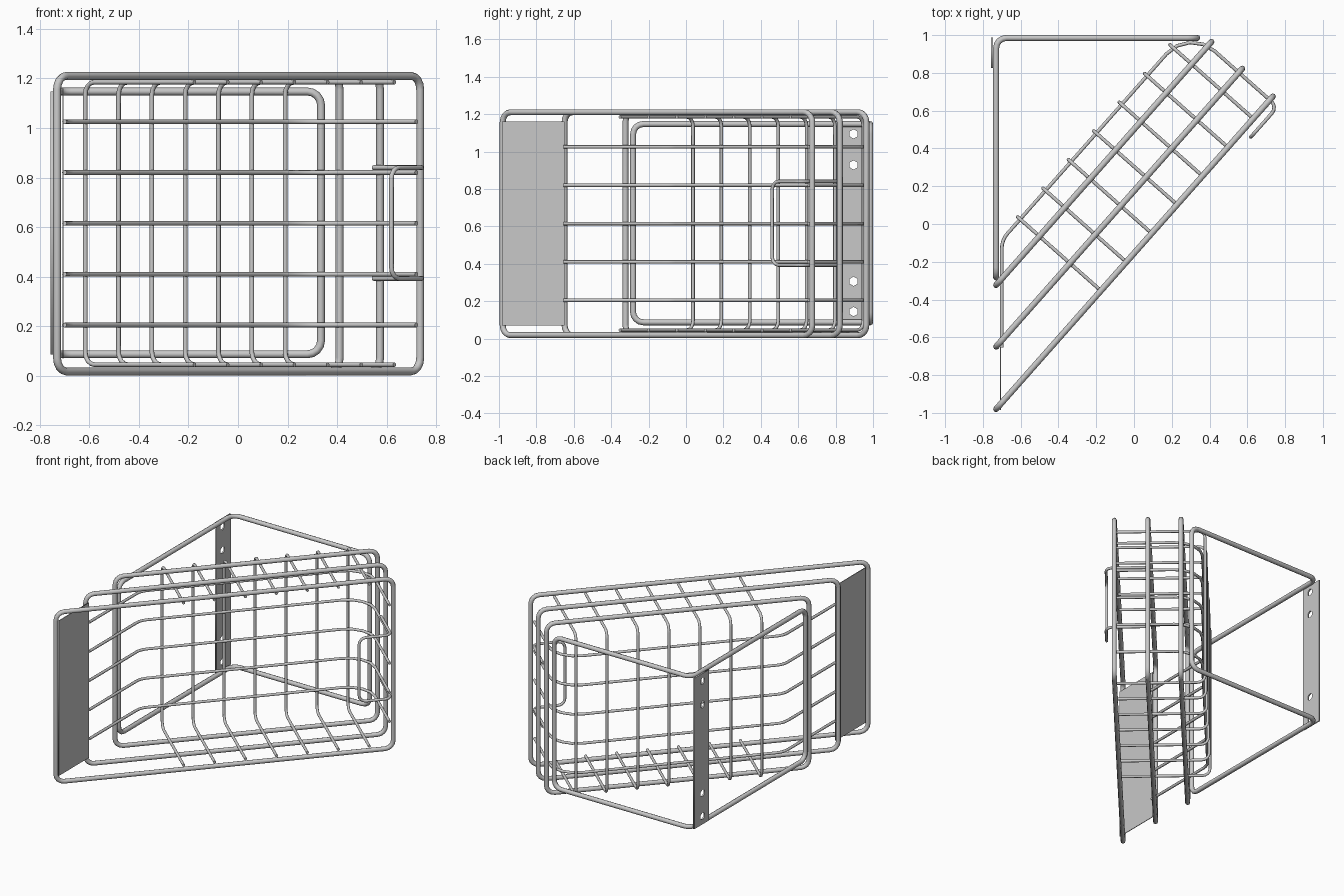
import bpy
from math import pi, cos, sin
from mathutils import Vector

if "Cube" in bpy.data.objects:
    bpy.data.objects.remove(bpy.data.objects["Cube"])

steel = bpy.data.materials.new("grey_steel")
steel.use_nodes = True
steel.diffuse_color = (0.58, 0.58, 0.58, 1)
steel.node_tree.nodes["Principled BSDF"].inputs["Base Color"].default_value = steel.diffuse_color

# Basket axes: ALONG runs the length of the basket, BACK points to its rear
ALONG = Vector((0.663, 0.749, 0))
BACK = Vector((-0.749, 0.663, 0))
LEFT_X = -0.73
BOTTOM, TOP = 0.018, 1.21


def basket(t, n, z):
    return ALONG * t + BACK * n + Vector((0, 0, z))


def at_x(x, n, z):
    """Point on the basket layer n that has the given world x."""
    return basket((x - BACK.x * n) / ALONG.x, n, z)


def rounded(points, radius, closed, steps=4):
    """Replace each corner of a path by an arc."""
    points = [Vector(p) for p in points]
    count, path = len(points), []
    for i, p in enumerate(points):
        if not closed and i in (0, count - 1):
            path.append(p)
            continue
        a = (points[i - 1] - p).normalized()
        b = (points[(i + 1) % count] - p).normalized()
        r = radius[i] if isinstance(radius, list) else radius
        half = a.angle(b) / 2
        centre = p + (a + b).normalized() * (r / sin(half))
        cut = r * cos(half) / sin(half)
        u = (p + a * cut - centre).normalized()
        v = (p + b * cut - centre).normalized()
        for k in range(steps + 1):
            path.append(centre + u.slerp(v, k / steps) * r)
    return path


def finish(name, curve, smooth):
    obj = bpy.data.objects.new(name, curve)
    bpy.context.collection.objects.link(obj)
    curve.materials.append(steel)
    bpy.ops.object.select_all(action="DESELECT")
    obj.select_set(True)
    bpy.context.view_layer.objects.active = obj
    bpy.ops.object.convert(target="MESH")
    obj = bpy.context.object
    if smooth:
        bpy.ops.object.shade_smooth_by_angle(angle=pi / 3)
    return obj


def add_spline(curve, path, closed):
    spline = curve.splines.new("POLY")
    spline.points.add(len(path) - 1)
    for point, co in zip(spline.points, path):
        point.co = (*co, 1)
    spline.use_cyclic_u = closed


def wire(name, points, thickness, radius=0.05, closed=False):
    curve = bpy.data.curves.new(name, "CURVE")
    curve.dimensions = "3D"
    curve.bevel_depth = thickness
    curve.bevel_resolution = 2
    curve.use_fill_caps = True
    add_spline(curve, rounded(points, radius, closed), closed)
    finish(name, curve, True)


def plate(name, x, y0, y1, z0, z1, thickness, holes=()):
    """Upright sheet facing sideways, with hexagonal screw holes."""
    curve = bpy.data.curves.new(name, "CURVE")
    curve.dimensions = "2D"
    curve.fill_mode = "BOTH"
    curve.extrude = thickness / 2
    add_spline(curve, [(y0, z0, 0), (y1, z0, 0), (y1, z1, 0), (y0, z1, 0)], True)
    for y, z in holes:
        ring = [(y + 0.025 * sin(k * pi / 3), z + 0.025 * cos(k * pi / 3), 0) for k in range(6)]
        add_spline(curve, ring, True)
    obj = finish(name, curve, False)
    obj.rotation_euler = (pi / 2, 0, pi / 2)
    obj.location.x = x


# Three upright rim frames, one behind the other
for name, n, right_x in (("front_frame", -0.103, 0.735),
                         ("middle_frame", 0.116, 0.573),
                         ("rear_frame", 0.332, 0.41)):
    wire(name, [at_x(LEFT_X, n, BOTTOM), at_x(right_x, n, BOTTOM),
                at_x(right_x, n, TOP), at_x(LEFT_X, n, TOP)], 0.016, 0.055, True)

# U-shaped cross wires: top, back and bottom of the basket
first, last = at_x(-0.616, 0.486, 0).dot(ALONG), at_x(0.19, 0.486, 0).dot(ALONG)
for i in range(7):
    t = first + (last - first) * i / 6
    wire(f"cross_wire_{i + 1}", [basket(t, -0.103, 1.185), basket(t, 0.486, 1.185),
                                 basket(t, 0.486, 0.045), basket(t, -0.103, 0.045)], 0.0095)

# Long horizontal wires: left side, back and right side
END = 0.968
for i in range(5):
    z = 0.205 * (i + 1)
    wire(f"long_wire_{i + 1}", [(-0.7, -0.655, z), at_x(-0.7, 0.468, z),
                                basket(END, 0.468, z), basket(END, -0.103, z)],
         0.0095, [0, 0.12, 0.18, 0])

# Hook handle on the right end
low, high = 0.393, 0.84
wire("hook_handle", [basket(END, 0.128, high), basket(END, -0.158, high), basket(0.755, -0.158, high),
                     basket(0.755, -0.158, low), basket(END, -0.158, low), basket(END, 0.128, low)],
     0.0095, 0.045)

# Wall bracket: a closed loop bent round the corner
low, high = 0.087, 1.147
wire("wall_bracket", [(LEFT_X, -0.283, low), (LEFT_X, 0.985, low), (0.335, 0.985, low),
                      (0.335, 0.985, high), (LEFT_X, 0.985, high), (LEFT_X, -0.283, high)],
     0.016, 0.055, True)

# Sheet metal parts
plate("side_panel", -0.706, -0.985, -0.65, 0.07, 1.16, 0.005)
plate("mounting_plate", -0.752, 0.826, 0.988, 0.087, 1.147, 0.01,
      [(0.896, z) for z in (0.144, 0.306, 0.928, 1.094)])
